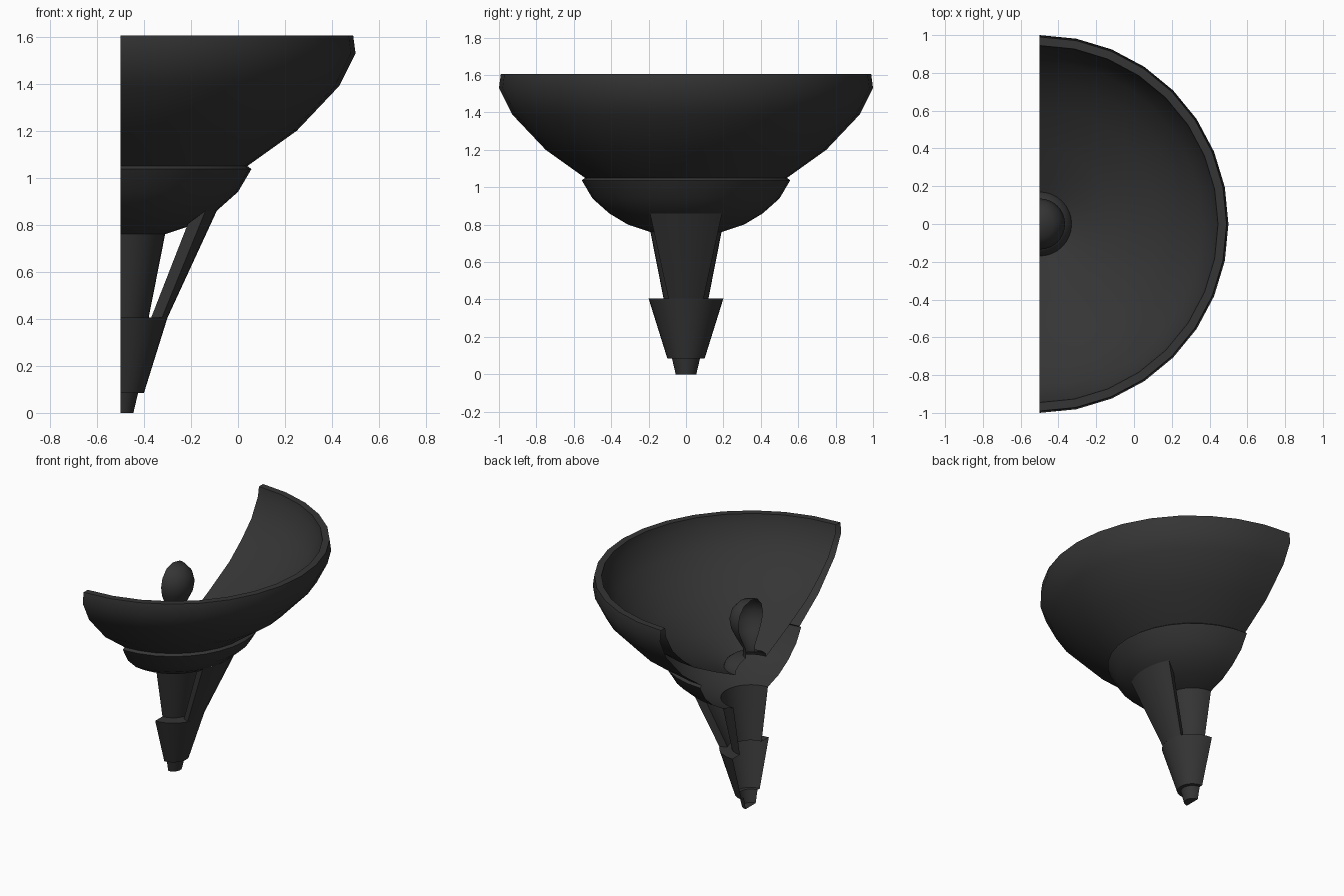
import bpy, bmesh
from math import sin, cos, radians

if "Cube" in bpy.data.objects:
    bpy.data.objects.remove(bpy.data.objects["Cube"])

AXIS_X = -0.5          # the wall plane, which is also the turning axis

dark = bpy.data.materials.new("dark_metal")
dark.diffuse_color = (0.035, 0.035, 0.035, 1)
dark.use_nodes = True
dark.node_tree.nodes["Principled BSDF"].inputs["Base Color"].default_value = dark.diffuse_color


def turn(name, profile, half_angle=90, steps=16, closed=False, smooth=40):
    """Sweep an (r, z) profile around the wall axis, from -half_angle to +half_angle."""
    bm = bmesh.new()
    rings = []
    for i in range(steps + 1):
        a = radians(half_angle * (2 * i / steps - 1))
        rings.append([bm.verts.new((AXIS_X + r * cos(a), r * sin(a), z))
                      for r, z in profile])
    count = len(profile)
    for a, b in zip(rings, rings[1:]):
        for j in range(count if closed else count - 1):
            k = (j + 1) % count
            bm.faces.new((a[j], b[j], b[k], a[k]))
    if closed:
        bm.faces.new(rings[0])
        bm.faces.new(rings[-1][::-1])
        bmesh.ops.recalc_face_normals(bm, faces=bm.faces)
    bmesh.ops.remove_doubles(bm, verts=bm.verts, dist=0.0001)
    mesh = bpy.data.meshes.new(name)
    bm.to_mesh(mesh)
    bm.free()
    mesh.materials.append(dark)
    ob = bpy.data.objects.new(name, mesh)
    bpy.context.collection.objects.link(ob)
    bpy.ops.object.select_all(action='DESELECT')
    ob.select_set(True)
    bpy.context.view_layer.objects.active = ob
    bpy.ops.object.shade_smooth_by_angle(angle=radians(smooth))
    return ob


# Tip, flared holder, stem and lower cup: one open-backed shell
turn("stem_and_cup", [
    (0, 0), (0.055, 0), (0.075, 0.085), (0.10, 0.085), (0.20, 0.405),
    (0.12, 0.405), (0.19, 0.76), (0.31, 0.80), (0.41, 0.86), (0.50, 0.94),
    (0.557, 1.037), (0.54, 1.05)])

# Large bowl: outside, rim, then inside down to the bulb holder
turn("bowl", [
    (0.54, 1.05), (0.75, 1.20), (0.93, 1.39), (1.0, 1.53), (0.99, 1.605),
    (0.945, 1.605), (0.935, 1.54), (0.86, 1.41), (0.75, 1.305), (0.62, 1.205),
    (0.40, 1.09), (0.17, 0.98)])

# Bulb holder: low dome in the bowl floor
turn("bulb_holder", [(0.17, 0.98), (0.16, 1.01), (0.12, 1.04), (0.05, 1.055)])

# Bulb
turn("bulb", [
    (0.05, 1.055), (0.05, 1.11), (0.09, 1.18), (0.125, 1.25), (0.135, 1.31),
    (0.12, 1.37), (0.075, 1.42), (0, 1.437)], smooth=60)

# Curved brace from the holder up to the cup
turn("brace", [(0.20, 0.405), (0.41, 0.86), (0.325, 0.805), (0.148, 0.405)],
     half_angle=28, steps=6, closed=True)
